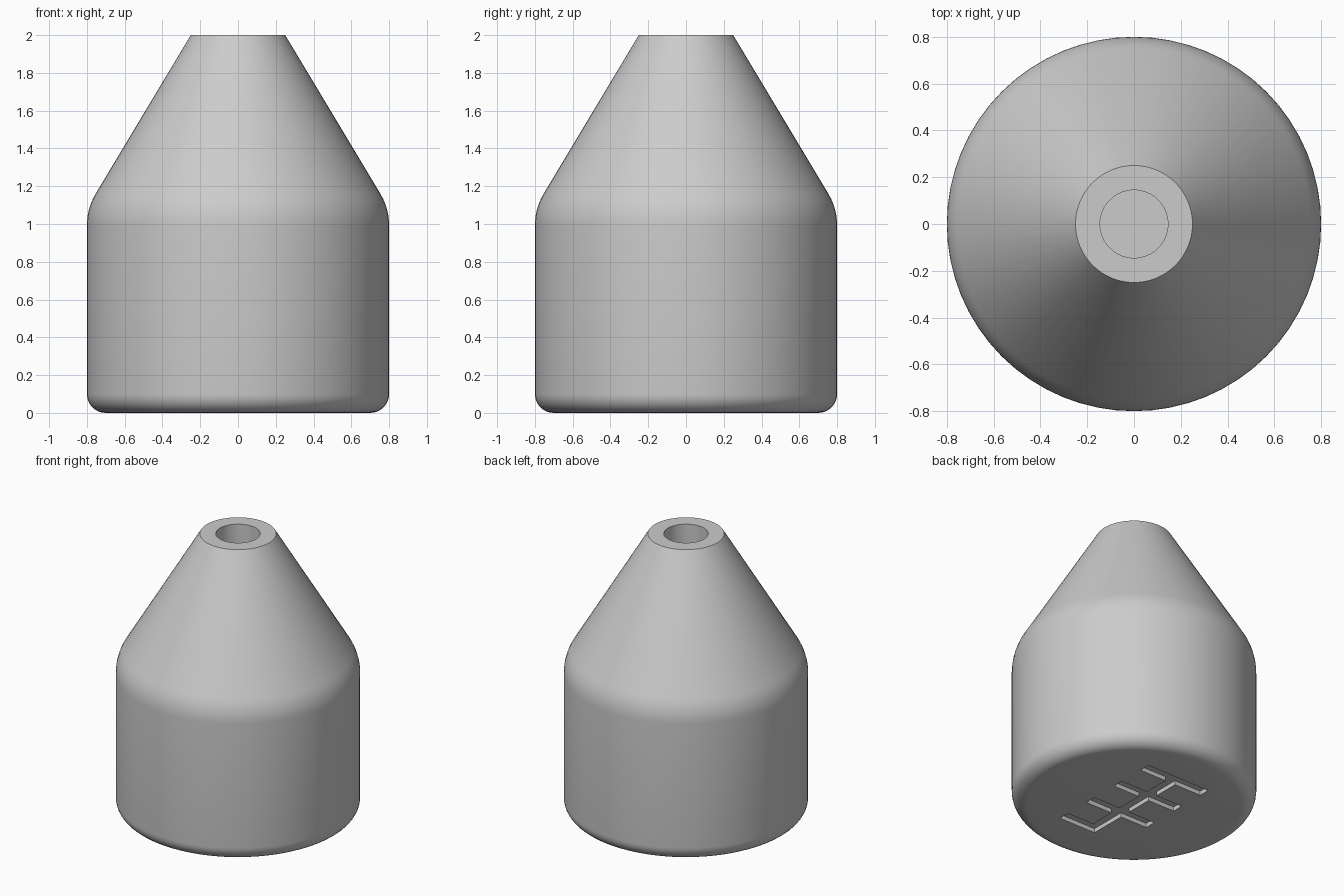
import bpy, bmesh
from math import sin, cos, radians, tan, atan2, pi

SEGMENTS = 64
cube = bpy.data.objects.get("Cube")
if cube:
    bpy.data.objects.remove(cube, do_unlink=True)

grey = bpy.data.materials.new("plain_grey")
grey.use_nodes = True
grey.diffuse_color = (0.6, 0.6, 0.6, 1)
grey.node_tree.nodes["Principled BSDF"].inputs["Base Color"].default_value = (0.6, 0.6, 0.6, 1)


def add_object(name, bm):
    bmesh.ops.recalc_face_normals(bm, faces=bm.faces)
    mesh = bpy.data.meshes.new(name)
    bm.to_mesh(mesh)
    bm.free()
    mesh.materials.append(grey)
    ob = bpy.data.objects.new(name, mesh)
    bpy.context.collection.objects.link(ob)
    return ob


def arc(cx, cz, r, start, end, steps):
    """Profile points on a circular fillet, angles in radians."""
    angles = [start + (end - start) * i / steps for i in range(steps + 1)]
    return [(cx + r * cos(a), cz + r * sin(a)) for a in angles]


# Side profile: rounded base, straight wall, soft shoulder, cone, then bore
body_r, neck_r, bore_r, height = 0.8, 0.25, 0.145, 2.0
base_fillet, shoulder_z, bore_floor = 0.1, 1.083, 1.0
lean = atan2(body_r - neck_r, height - shoulder_z)
shoulder_r = 0.32
tangent_z = shoulder_z - shoulder_r * tan(lean / 2)
profile = arc(body_r - base_fillet, base_fillet, base_fillet, -pi / 2, 0, 8)
profile += arc(body_r - shoulder_r, tangent_z, shoulder_r, 0, lean, 6)
profile += [(neck_r, height), (bore_r, height), (bore_r, bore_floor)]

# Knob body: rings joined by quads, flat caps on the base and the bore floor
bm = bmesh.new()
rings = [[bm.verts.new((r * cos(2 * pi * i / SEGMENTS), r * sin(2 * pi * i / SEGMENTS), z))
          for i in range(SEGMENTS)] for r, z in profile]
for low, high in zip(rings, rings[1:]):
    for i in range(SEGMENTS):
        j = (i + 1) % SEGMENTS
        bm.faces.new((low[i], low[j], high[j], high[i]))
bm.faces.new(rings[0])
bm.faces.new(rings[-1])
knob = add_object("knob_body", bm)

# Gear gate cutter: four slots (the last one half length) on a centre channel
half, reach, depth = 0.04, 0.255, 0.03
slots = [-0.41, -0.14, 0.14, 0.41]
xs = [-reach, -half, half, reach]
ys = [y + side for y in slots for side in (-half, half)]
bm = bmesh.new()
grid = [[bm.verts.new((x, y, -0.1)) for x in xs] for y in ys]
for row in range(len(ys) - 1):
    for col in range(3):
        in_slot = row % 2 == 0 and not (row == 0 and col == 0)
        if col == 1 or in_slot:
            bm.faces.new((grid[row][col], grid[row][col + 1],
                          grid[row + 1][col + 1], grid[row + 1][col]))
bmesh.ops.delete(bm, geom=[v for v in bm.verts if not v.link_faces], context="VERTS")
top = bmesh.ops.extrude_face_region(bm, geom=bm.faces[:])
for v in top["geom"]:
    if isinstance(v, bmesh.types.BMVert):
        v.co.z = depth
cutter = add_object("gate_cutter", bm)
cutter.hide_render = True

# Engrave the gate into the base
engrave = knob.modifiers.new("engraved_gate", "BOOLEAN")
engrave.operation = "DIFFERENCE"
engrave.solver = "EXACT"
engrave.object = cutter
bpy.ops.object.select_all(action="DESELECT")
bpy.context.view_layer.objects.active = knob
knob.select_set(True)
bpy.ops.object.modifier_apply(modifier=engrave.name)
bpy.data.objects.remove(cutter, do_unlink=True)
bpy.ops.object.shade_smooth_by_angle(angle=radians(30))
